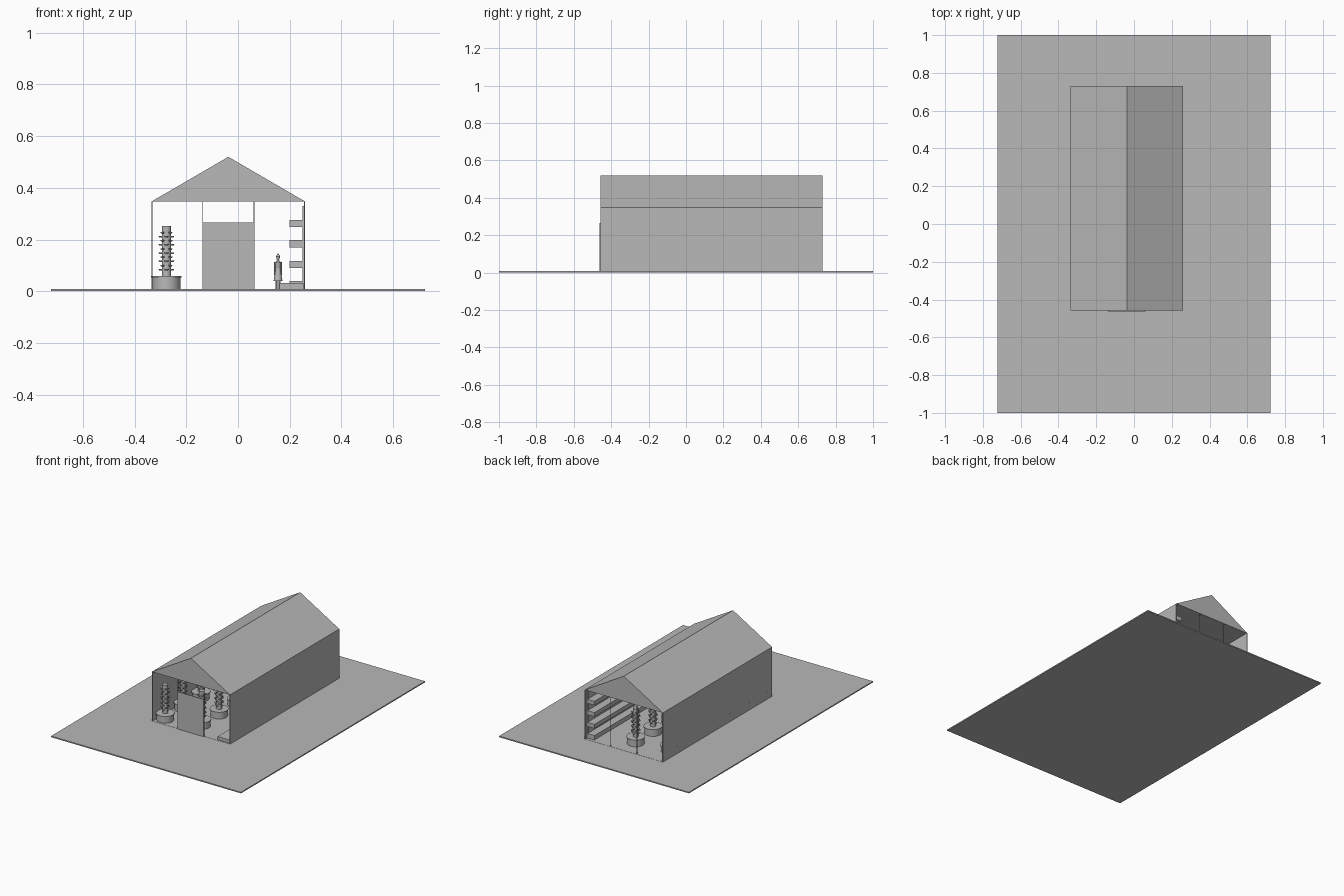
import bpy, bmesh, math
from mathutils import Matrix, Vector

old = bpy.data.objects.get("Cube")
if old:
    bpy.data.objects.remove(old, do_unlink=True)

grey = bpy.data.materials.new("plain grey")
grey.use_nodes = True
grey.diffuse_color = (0.48, 0.48, 0.48, 1)
grey.node_tree.nodes["Principled BSDF"].inputs["Base Color"].default_value = (0.48, 0.48, 0.48, 1)


def finish(name, bm, smooth=False):
    mesh = bpy.data.meshes.new(name)
    bmesh.ops.recalc_face_normals(bm, faces=bm.faces)
    bm.to_mesh(mesh)
    bm.free()
    mesh.materials.append(grey)
    obj = bpy.data.objects.new(name, mesh)
    bpy.context.collection.objects.link(obj)
    if smooth:
        bpy.ops.object.select_all(action='DESELECT')
        obj.select_set(True)
        bpy.context.view_layer.objects.active = obj
        bpy.ops.object.shade_smooth_by_angle(angle=math.radians(35))
    return obj


def box(name, x, y, z):
    """Box spanning the given (low, high) ranges."""
    bm = bmesh.new()
    size = Matrix.Diagonal((x[1] - x[0], y[1] - y[0], z[1] - z[0], 1))
    mid = Vector((sum(x) / 2, sum(y) / 2, sum(z) / 2))
    bmesh.ops.create_cube(bm, size=1, matrix=Matrix.Translation(mid) @ size)
    return finish(name, bm)


def drum(bm, x, y, low, high, r1, r2=None, sides=24):
    bmesh.ops.create_cone(bm, cap_ends=True, segments=sides, radius1=r1,
                          radius2=r1 if r2 is None else r2, depth=high - low,
                          matrix=Matrix.Translation((x, y, (low + high) / 2)))


LEFT, RIGHT, FRONT, BACK = -0.335, 0.26, -0.458, 0.73
FLOOR, EAVE, RIDGE = 0.008, 0.347, 0.52
MIDDLE = (LEFT + RIGHT) / 2
THIRD = (RIGHT - LEFT) / 3
WALL = 0.005

# Ground and greenhouse floor
box("ground", (-0.723, 0.723), (-1, 1), (0, FLOOR))
box("floor", (LEFT, RIGHT), (FRONT, BACK), (FLOOR, FLOOR + 0.001))

# Long side walls
box("right_wall", (LEFT, LEFT + WALL), (FRONT, BACK), (FLOOR, EAVE))
box("left_wall", (RIGHT - WALL, RIGHT), (FRONT, BACK), (FLOOR, EAVE))

# Gabled roof with closed ends and flat ceiling
bm = bmesh.new()
gable = bm.faces.new([bm.verts.new(p) for p in (
    (LEFT, FRONT, EAVE), (RIGHT, FRONT, EAVE), (MIDDLE, FRONT, RIDGE))])
ext = bmesh.ops.extrude_face_region(bm, geom=[gable], use_keep_orig=True)
bmesh.ops.translate(bm, vec=(0, BACK - FRONT, 0),
                    verts=[v for v in ext["geom"] if isinstance(v, bmesh.types.BMVert)])
finish("roof", bm)

# Slim posts dividing the open ends into thirds, and the front door panel
for end, y in (("front", FRONT), ("back", BACK - 0.003)):
    for i in (1, 2):
        x = LEFT + i * THIRD
        box(end + "_post", (x - 0.0015, x + 0.0015), (y, y + 0.003), (FLOOR, EAVE))
box("door_panel", (LEFT + THIRD, RIGHT - THIRD), (FRONT - 0.005, FRONT), (FLOOR, 0.265))

# Growing towers: tub with rim, column and staggered cups
def tower(x, y):
    bm = bmesh.new()
    drum(bm, x, y, FLOOR, 0.055, 0.054, sides=32)
    drum(bm, x, y, 0.052, 0.058, 0.059, sides=32)
    drum(bm, x, y, 0.055, 0.253, 0.018, sides=20)
    for level in range(10):
        z = 0.08 + level * 0.016
        for k in range(4):
            a = math.radians(90 * k + 45 * (level % 2))
            drum(bm, x + 0.022 * math.cos(a), y + 0.022 * math.sin(a),
                 z, z + 0.006, 0.006, 0.009, 10)
    finish("growing_tower", bm, True)


for i in range(6):
    tower(-0.277, -0.395 + 0.194 * i)
    tower(MIDDLE, -0.34 + 0.188 * i)

# Tiered planting shelves along the left wall
for low, high in ((0.01, 0.04), (0.089, 0.117), (0.17, 0.198), (0.248, 0.276)):
    box("planting_shelf", (0.2, 0.253), (-0.28, 0.71), (low, high))
for i in range(5):
    y = -0.28 + i * 0.246
    box("shelf_upright", (0.249, 0.255), (y, y + 0.006), (FLOOR, 0.33))
box("low_bench", (0.16, 0.253), (-0.45, -0.3), (FLOOR, 0.031))

# Standing figure in a long coat, turned from a profile
bm = bmesh.new()
px, py = 0.155, -0.15
profile = ((0.04, 0.017), (0.07, 0.012), (0.09, 0.009), (0.112, 0.012),
           (0.12, 0.004), (0.125, 0.006), (0.135, 0.008), (0.145, 0.002))
for (z1, r1), (z2, r2) in zip(profile, profile[1:]):
    drum(bm, px, py, z1, z2, r1, r2, 16)
for side in (-1, 1):
    drum(bm, px + side * 0.006, py, FLOOR, 0.042, 0.004, sides=10)
    drum(bm, px + side * 0.012, py, 0.06, 0.112, 0.003, sides=8)
finish("standing_figure", bm, True)
